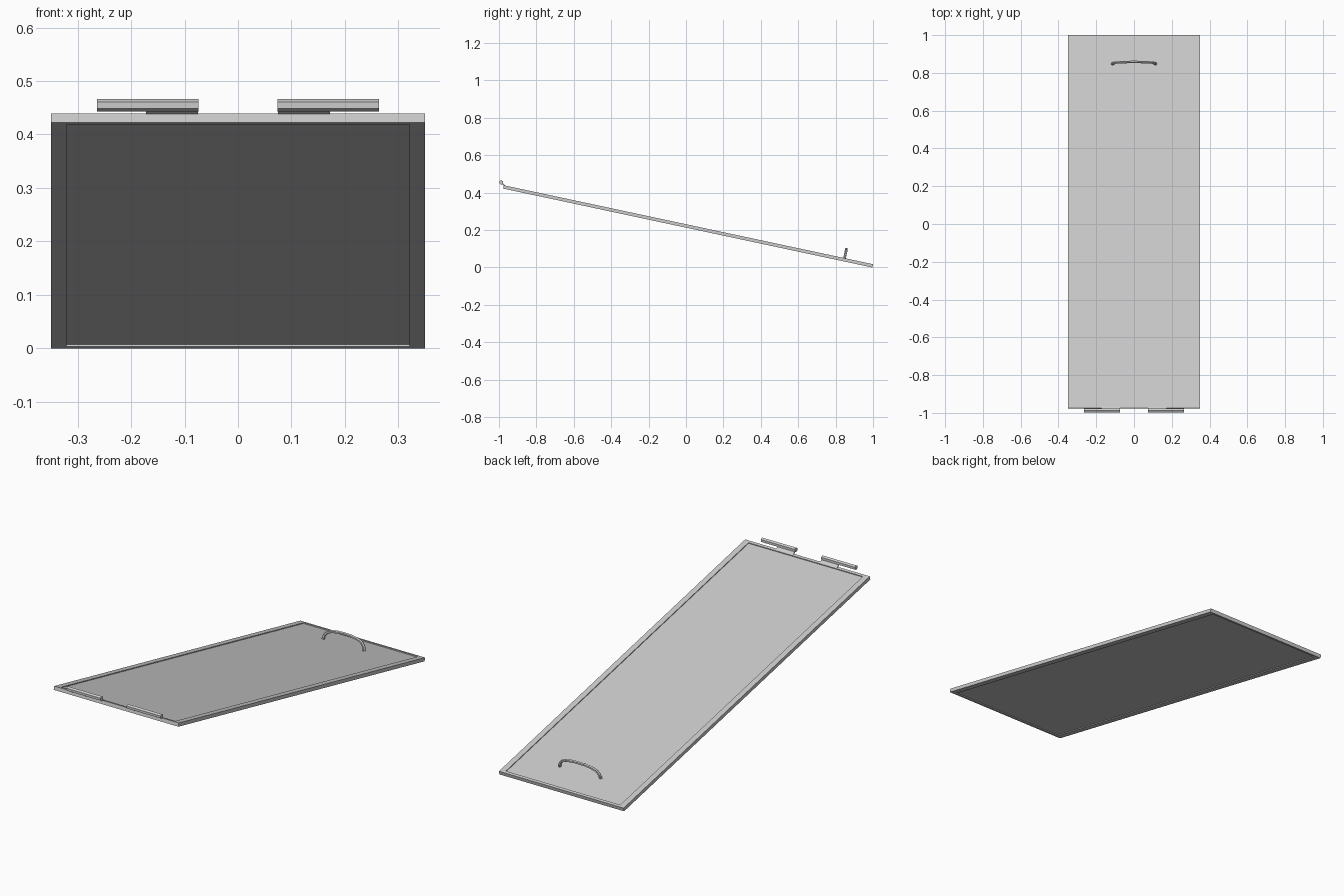
import bpy, bmesh, math
from mathutils import Matrix, Vector

cube = bpy.data.objects.get("Cube")
if cube:
    bpy.data.objects.remove(cube, do_unlink=True)

grey = bpy.data.materials.new("plain grey")
grey.use_nodes = True
colour = (0.6, 0.6, 0.6, 1)
grey.diffuse_color = colour
grey.node_tree.nodes["Principled BSDF"].inputs["Base Color"].default_value = colour

WIDTH, LENGTH, THICK = 0.70, 2.019, 0.018
SLOPE = math.atan2(0.422, 1.974)
# Door frame: y runs down the slope, z is the door's normal
TILT = Matrix.Translation((0, -0.978, 0.422)) @ Matrix.Rotation(-SLOPE, 4, 'X')


def add_mesh(name, bm):
    bmesh.ops.recalc_face_normals(bm, faces=bm.faces)
    mesh = bpy.data.meshes.new(name)
    bm.to_mesh(mesh)
    bm.free()
    mesh.materials.append(grey)
    obj = bpy.data.objects.new(name, mesh)
    bpy.context.collection.objects.link(obj)
    return obj


def box(name, size, matrix):
    bm = bmesh.new()
    bmesh.ops.create_cube(bm, size=1)
    bm.transform(matrix @ Matrix.Diagonal((*size, 1)))
    return add_mesh(name, bm)


# Door panel: thin slab, recessed inside a narrow rim on both sides
bm = bmesh.new()
bmesh.ops.create_cube(bm, size=1)
bm.transform(Matrix.Translation((0, LENGTH / 2, THICK / 2))
             @ Matrix.Diagonal((WIDTH, LENGTH, THICK, 1)))
bm.normal_update()
broad = [f for f in bm.faces if abs(f.normal.z) > 0.9]
bmesh.ops.inset_individual(bm, faces=broad, thickness=0.021)
for f in broad:
    for v in f.verts:
        v.co.x = math.copysign(0.321, v.co.x)
bm.normal_update()
bmesh.ops.inset_individual(bm, faces=broad, thickness=0, depth=-0.004)
bm.transform(TILT)
add_mesh("door_panel", bm)

# Hinges: six-sided barrel with a short leaf down to the door's upper edge
for side, label in ((1, "left"), (-1, "right")):
    bm = bmesh.new()
    bmesh.ops.create_cone(bm, cap_ends=True, segments=6, radius1=0.0118,
                          radius2=0.0118, depth=0.19)
    bm.transform(Matrix.Translation((side * 0.169, -0.988, 0.455))
                 @ Matrix.Rotation(math.pi / 2, 4, 'Y')
                 @ Matrix.Rotation(math.pi / 2, 4, 'Z'))
    add_mesh(label + "_hinge_barrel", bm)
    box(label + "_hinge_leaf", (0.097, 0.028, 0.006),
        Matrix.Translation((side * 0.1235, -0.976, 0.443))
        @ Matrix.Rotation(math.radians(-40), 4, 'X'))

# Handle: bowed bar standing square to the door
half = [(0.115, 0.0), (0.11, 0.02), (0.095, 0.038), (0.07, 0.047), (0.035, 0.052)]
arc = half + [(0, 0.053)] + [(-x, z) for x, z in reversed(half)]
curve = bpy.data.curves.new("handle", 'CURVE')
curve.dimensions = '3D'
curve.bevel_depth = 0.0075
curve.bevel_resolution = 1
curve.use_fill_caps = True
spline = curve.splines.new('POLY')
spline.points.add(len(arc) - 1)
for point, (x, z) in zip(spline.points, arc):
    point.co = (*(TILT @ Vector((x, 1.863, THICK - 0.004 + z))), 1)
    point.radius = 1
spline.use_smooth = False
curve.materials.append(grey)
bpy.context.collection.objects.link(bpy.data.objects.new("handle", curve))
